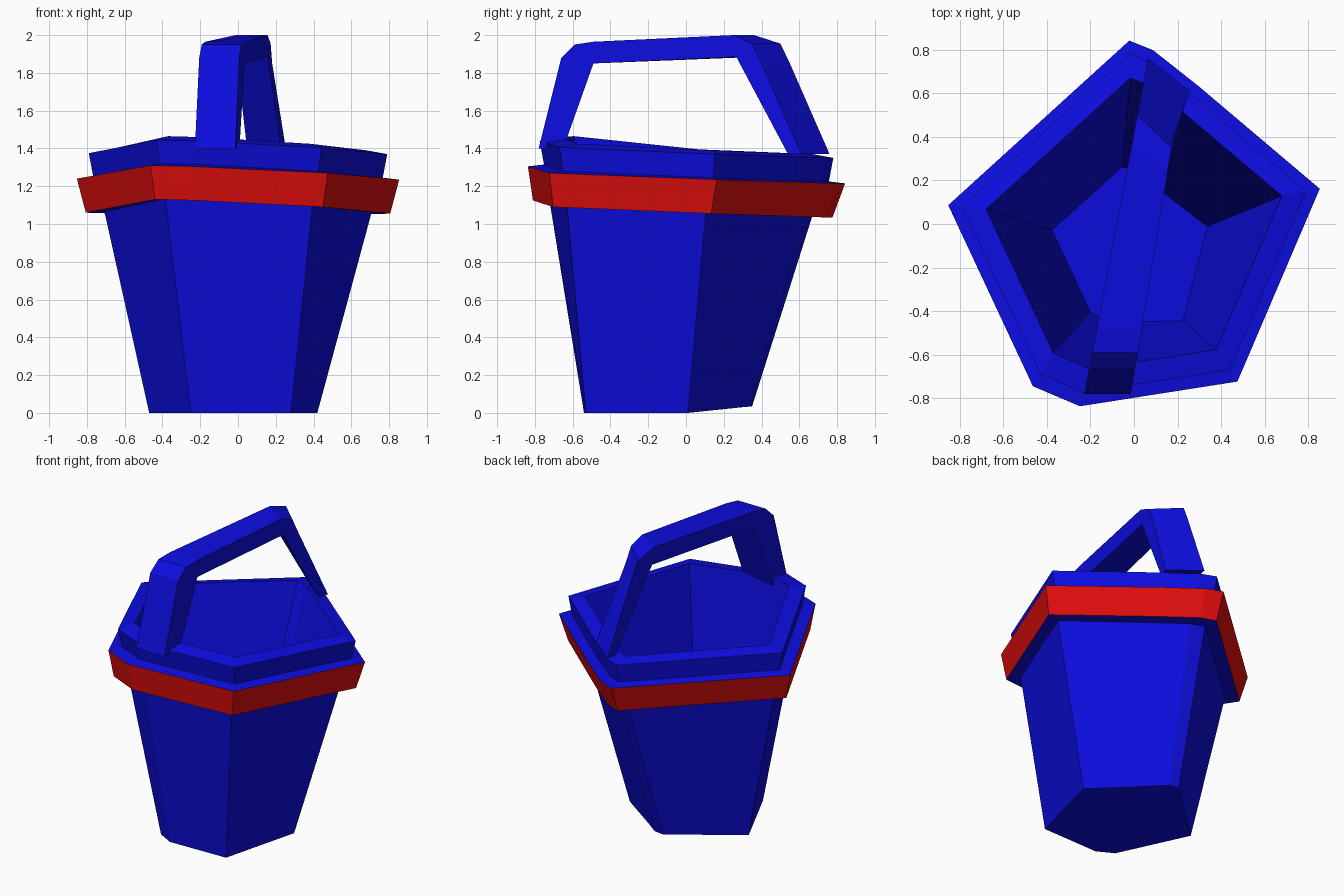
import bpy
import bmesh
from mathutils import Vector

default_cube = bpy.data.objects.get("Cube")
if default_cube:
    bpy.data.objects.remove(default_cube, do_unlink=True)


def make_material(name, colour):
    material = bpy.data.materials.new(name)
    material.use_nodes = True
    material.diffuse_color = colour
    shader = next(n for n in material.node_tree.nodes if n.type == "BSDF_PRINCIPLED")
    shader.inputs["Base Color"].default_value = colour
    return material


blue = make_material("deep blue", (0.004, 0.004, 0.75, 1))
red = make_material("bright red", (0.75, 0.004, 0.004, 1))


def finish_object(name, bm, materials):
    bmesh.ops.recalc_face_normals(bm, faces=bm.faces)
    mesh = bpy.data.meshes.new(name)
    bm.to_mesh(mesh)
    bm.free()
    for material in materials:
        mesh.materials.append(material)
    obj = bpy.data.objects.new(name, mesh)
    bpy.context.scene.collection.objects.link(obj)
    return obj


def bridge(bm, lower, upper, material_index=0):
    for i in range(len(lower)):
        j = (i + 1) % len(lower)
        face = bm.faces.new((lower[i], lower[j], upper[j], upper[i]))
        face.material_index = material_index


# Crooked pentagon outline of the rim, its matching foot, and the wavy band height
RIM = [(-.02, .78), (.08, .74), (.27, .59), (.79, .15),
       (.44, -.67), (-.23, -.775), (-.43, -.69), (-.79, .08)]
FOOT = [(-.07, .35), (0, .34), (.11, .25), (.42, .01),
        (.28, -.53), (-.14, -.54), (-.25, -.48), (-.47, -.01)]
BAND_TOP = [1.215, 1.215, 1.22, 1.235, 1.27, 1.305, 1.31, 1.24]
FOOT_LIFT = [.035, .035, .025, 0, 0, 0, 0, 0]


def ring(bm, outline, heights, scale=1, rise=0, shift=0):
    return [bm.verts.new((x * scale, y * scale + shift, z + rise))
            for (x, y), z in zip(outline, heights)]


# Bucket: one continuous skin from the foot, over band and rim, to the inner floor
bm = bmesh.new()
foot = ring(bm, FOOT, FOOT_LIFT)
wall_top = ring(bm, RIM, BAND_TOP, .895, -.175, -.03)
band_low = ring(bm, RIM, BAND_TOP, 1.02, -.18, -.02)
band_high = ring(bm, RIM, BAND_TOP, 1.08)
lip_low = ring(bm, RIM, BAND_TOP, .97, .01)
lip_high = ring(bm, RIM, BAND_TOP, 1, .135)
lip_inner = ring(bm, RIM, BAND_TOP, .86, .155)
floor = ring(bm, FOOT, FOOT_LIFT, .8, .1, -.02)

skin = [foot, wall_top, band_low, band_high, lip_low, lip_high, lip_inner, floor]
for lower, upper in zip(skin, skin[1:]):
    bridge(bm, lower, upper, 1 if lower is band_low else 0)
bm.faces.new(foot)
bm.faces.new(floor)
finish_object("bucket", bm, [blue, red])

# Handle: arch profile in depth and height, swept across a slanted width
ARCH = [(-.78, 1.4), (-.66, 1.88), (-.59, 1.95), (-.49, 1.965), (.36, 2),
        (.5, 1.955), (.55, 1.85), (.76, 1.37),
        (.69, 1.37), (.38, 1.885), (-.49, 1.85), (-.65, 1.4)]


def left_rail(y, z):
    return Vector((-.08 + .19 * y, y, z))


def right_rail(y, z):
    skewed = y - .15 * min(max(y / .5, 0), 1)
    return Vector((.115 + .165 * skewed + .2 * max(skewed - .4, 0), skewed, z))


bm = bmesh.new()
left_side = [bm.verts.new(left_rail(y, z)) for y, z in ARCH]
right_side = [bm.verts.new(right_rail(y, z)) for y, z in ARCH]
bridge(bm, left_side, right_side)
# Side faces as quads and corner fans between outer and inner edges
for side in (left_side, right_side):
    o, inner = side[:8], side[8:]
    bm.faces.new((o[0], o[1], inner[2], inner[3]))
    bm.faces.new((o[1], o[2], o[3], inner[2]))
    bm.faces.new((o[3], o[4], inner[1], inner[2]))
    bm.faces.new((o[4], o[5], o[6], inner[1]))
    bm.faces.new((o[6], o[7], inner[0], inner[1]))
finish_object("handle", bm, [blue])
